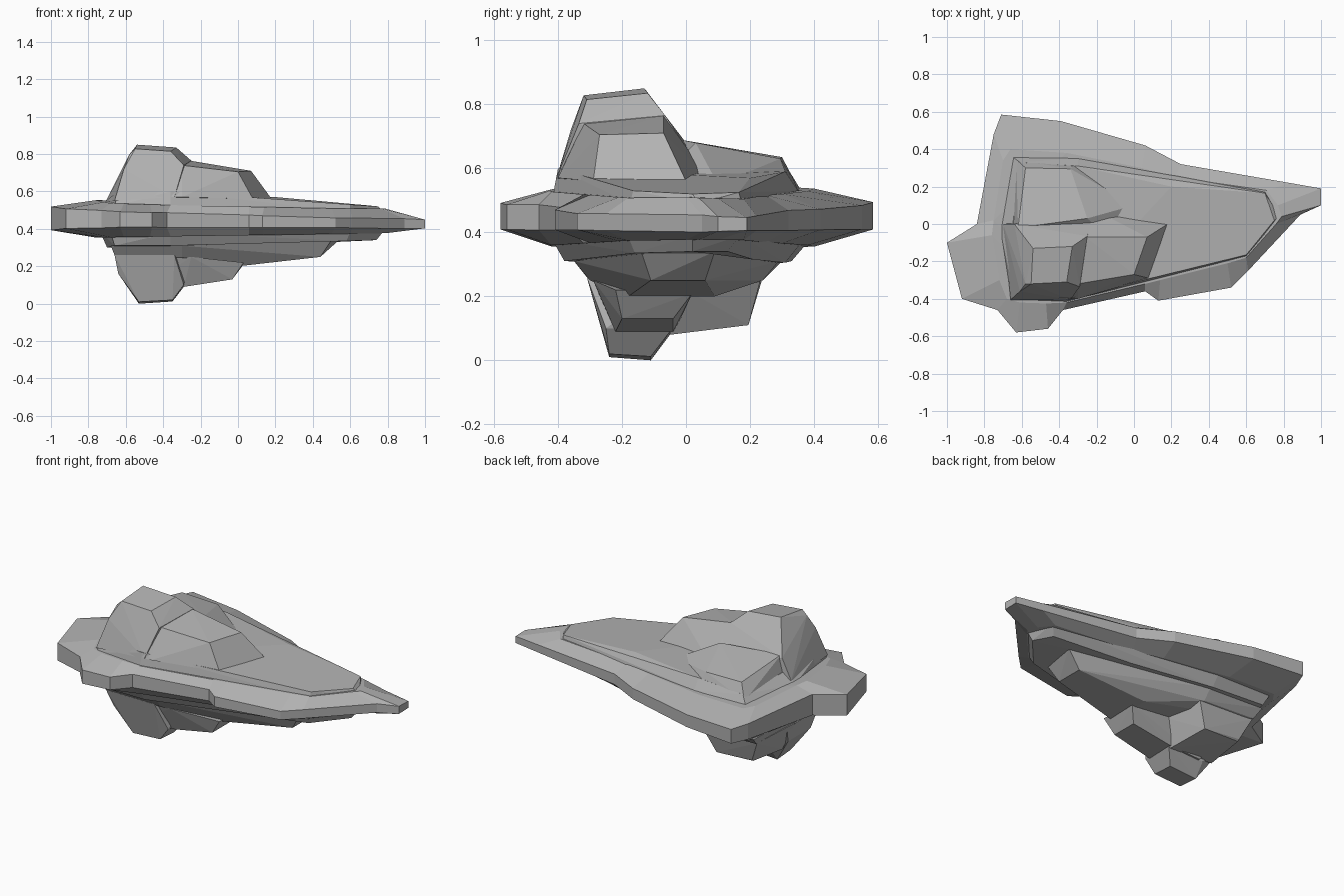
import bpy, bmesh

# Dark grey rock-metal shared by every part
grey = bpy.data.materials.new("dark_grey")
grey.diffuse_color = (.45, .45, .45, 1)


def finish(name, bm):
    bmesh.ops.recalc_face_normals(bm, faces=bm.faces)
    mesh = bpy.data.meshes.new(name)
    bm.to_mesh(mesh)
    bm.free()
    mesh.materials.append(grey)
    obj = bpy.data.objects.new(name, mesh)
    bpy.context.collection.objects.link(obj)
    return obj


def block(name, *points):
    """Faceted convex chunk wrapped around a few corner points."""
    bm = bmesh.new()
    for p in points:
        bm.verts.new(p)
    result = bmesh.ops.convex_hull(bm, input=bm.verts[:])
    loose = {g for g in result["geom_interior"] + result["geom_unused"]
             if isinstance(g, bmesh.types.BMVert) and g.is_valid}
    bmesh.ops.delete(bm, geom=list(loose), context='VERTS')
    bmesh.ops.dissolve_limit(bm, angle_limit=0.03, verts=bm.verts[:], edges=bm.edges[:])
    return finish(name, bm)


def loft(name, rings):
    """Skin a stack of matching rings and cap both ends."""
    bm = bmesh.new()
    loops = [[bm.verts.new(p) for p in ring] for ring in rings]
    for a, b in zip(loops, loops[1:]):
        for i in range(len(a)):
            j = (i + 1) % len(a)
            bm.faces.new((a[i], a[j], b[j], b[i]))
    bm.faces.new(loops[0])
    bm.faces.new(loops[-1])
    bmesh.ops.triangulate(bm, faces=[f for f in bm.faces if len(f.verts) > 4])
    return finish(name, bm)


# Broad plate: outline x, y and matching inner shoulder x, y
outline = [
    (-1.00, -.10, -.76, -.06), (-.92, -.40, -.72, -.30), (-.73, -.46, -.68, -.40),
    (-.63, -.58, -.61, -.42), (-.46, -.56, -.47, -.425), (-.38, -.46, -.36, -.42),
    (.06, -.36, .06, -.32), (.13, -.41, .14, -.30), (.52, -.34, .50, -.21),
    (.61, -.25, .60, -.18), (.89, .05, .76, .00), (1.00, .10, .79, .04),
    (1.00, .19, .77, .10), (.83, .22, .71, .18), (.25, .32, .22, .25),
    (.06, .42, .04, .30), (-.39, .55, -.36, .38), (-.71, .585, -.66, .40),
    (-.75, .48, -.70, .34), (-.84, .00, -.75, .02)]
top_in = [(u, v, .533 - .03 * u - .04 * abs(v)) for x, y, u, v in outline]
top_rim = [(x, y, .487 - .035 * x - .03 * abs(y)) for x, y, u, v in outline]
low_rim = [(x, y, .395 + .005 * x + .03 * abs(y)) for x, y, u, v in outline]
low_in = [(u, v, .365 + .015 * u) for x, y, u, v in outline]
loft("hull_plate", [top_in, top_rim, low_rim, low_in])

# Upper structure
block("upper_slab",
      (-.72, -.01, .54), (-.66, -.405, .52), (-.36, -.415, .52), (.60, -.175, .49),
      (.78, .04, .49), (.70, .175, .49), (.20, .24, .51), (-.30, .35, .53), (-.65, .36, .53),
      (-.65, -.02, .60), (-.64, -.38, .60), (-.36, -.40, .60), (.60, -.165, .53),
      (.75, .02, .52), (.70, .165, .525), (.20, .20, .57), (-.30, .31, .59), (-.61, .33, .58))
block("upper_rear_block",
      (-.66, -.02, .55), (-.63, .345, .55), (-.30, .325, .55), (.00, .10, .55), (-.10, -.1, .55),
      (-.62, -.02, .69), (-.58, .30, .635), (-.34, .295, .63), (-.25, .03, .68))
block("upper_deck",
      (-.62, -.40, .56), (-.30, -.40, .57), (.08, -.29, .56), (.18, .00, .56), (-.20, .07, .57),
      (-.50, -.33, .74), (-.30, -.32, .74), (.00, -.27, .705), (.07, -.07, .71),
      (.10, -.06, .65), (-.26, -.07, .765), (-.50, -.07, .76))
block("upper_tower",
      (-.70, .00, .56), (-.66, -.405, .55), (-.34, -.405, .57), (-.22, .05, .59),
      (-.64, .00, .68), (-.61, -.36, .72), (-.29, -.335, .74), (-.25, -.065, .765),
      (-.58, -.32, .80), (-.54, -.13, .85), (-.33, -.12, .835), (-.36, -.31, .815), (-.55, -.32, .828))

# Lower structure
block("lower_slab",
      (-.74, -.05, .39), (-.68, -.40, .38), (-.36, -.42, .38), (.60, -.18, .385),
      (.78, .02, .39), (.72, .17, .39), (.20, .27, .38), (-.30, .37, .38), (-.66, .39, .38),
      (-.70, -.05, .30), (-.66, -.38, .31), (-.36, -.38, .31), (.58, -.16, .335),
      (.74, .02, .34), (.68, .13, .34), (.20, .21, .315), (-.30, .31, .305), (-.64, .33, .31))
block("lower_step",
      (-.68, -.35, .31), (-.30, -.35, .31), (.50, -.14, .34), (.54, .09, .34),
      (-.30, .29, .31), (-.66, .30, .31),
      (-.66, -.31, .26), (-.30, -.30, .25), (.44, -.11, .25), (.44, .06, .25),
      (.00, -.18, .20), (.00, .09, .20), (-.30, .24, .25), (-.64, .25, .26))
block("keel_deck",
      (-.62, -.29, .25), (-.25, -.29, .25), (.03, -.22, .22), (.03, .02, .21), (-.60, .02, .25),
      (-.50, -.22, .08), (-.29, -.22, .09), (-.03, -.20, .13), (-.03, -.04, .13),
      (-.29, -.04, .09), (-.50, -.04, .08))
block("keel_rear_block",
      (-.66, -.10, .26), (-.64, .24, .26), (-.27, .235, .26), (-.20, -.05, .25),
      (-.60, -.06, .10), (-.58, .20, .13), (-.58, .19, .12), (-.34, .195, .11), (-.30, -.05, .08))
block("keel_tower",
      (-.66, -.31, .26), (-.34, -.31, .26), (-.25, -.05, .25), (-.65, -.03, .25),
      (-.64, -.27, .16), (-.63, -.07, .15), (-.29, -.25, .10), (-.29, -.05, .09),
      (-.53, -.05, .08), (-.53, -.24, .01), (-.35, -.24, .02), (-.35, -.11, .012), (-.53, -.11, 0))
